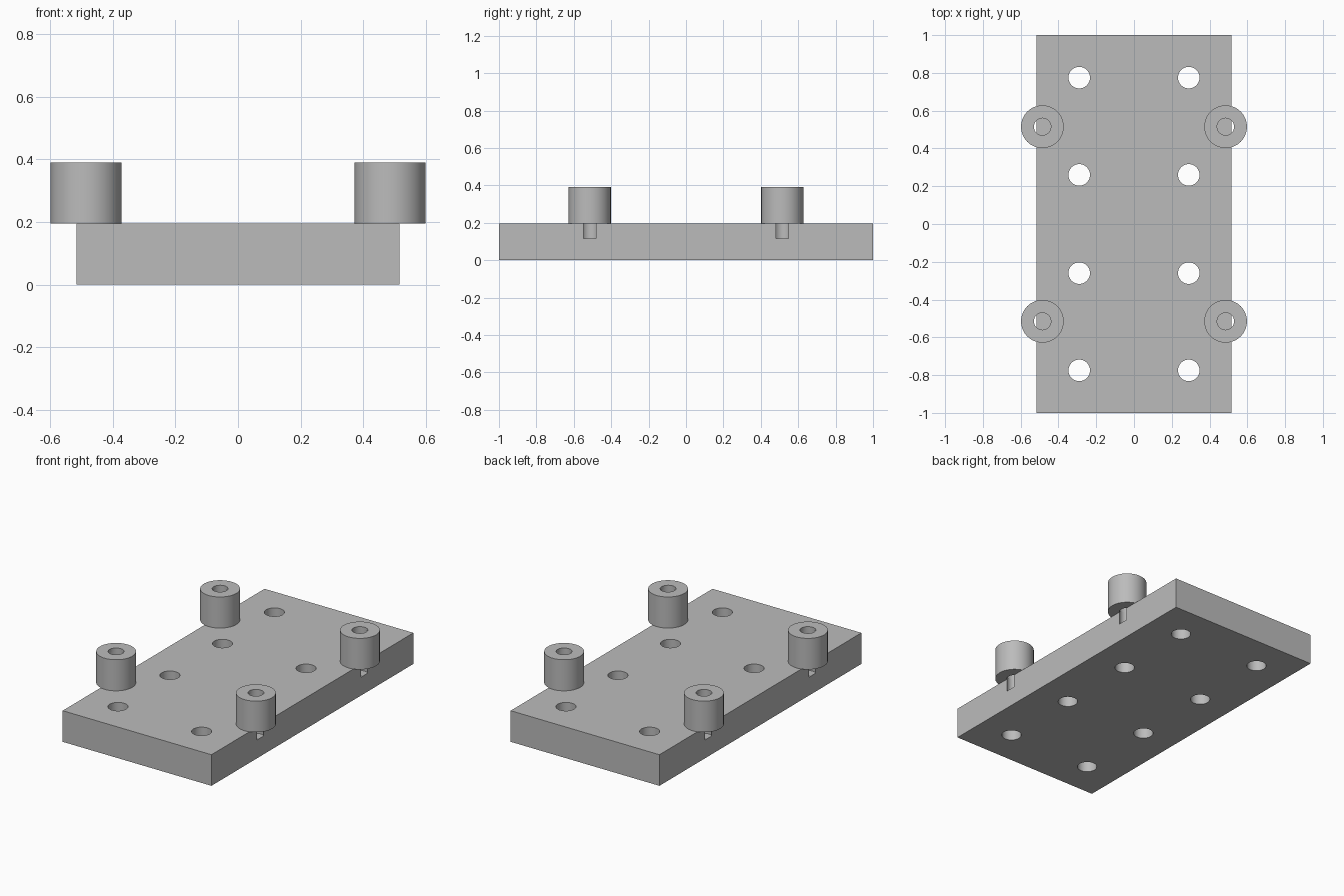
import bpy
import bmesh
import math

if "Cube" in bpy.data.objects:
    bpy.data.objects.remove(bpy.data.objects["Cube"])

PLATE_TOP = 0.195
BOSS_TOP = 0.39
SEGMENTS = 64

grey = bpy.data.materials.new("plain grey")
grey.use_nodes = True
colour = (0.5, 0.5, 0.5, 1)
grey.diffuse_color = colour
grey.node_tree.nodes["Principled BSDF"].inputs["Base Color"].default_value = colour


def select_only(obj):
    bpy.ops.object.select_all(action="DESELECT")
    obj.select_set(True)
    bpy.context.view_layer.objects.active = obj


def shade(obj):
    select_only(obj)
    bpy.ops.object.shade_smooth_by_angle(angle=math.radians(30))


def drill(target, x, y, radius, bottom, top):
    """Cut a round vertical hole and discard the cutter."""
    bpy.ops.mesh.primitive_cylinder_add(
        vertices=SEGMENTS, radius=radius, depth=top - bottom,
        location=(x, y, (top + bottom) / 2))
    cutter = bpy.context.object
    cut = target.modifiers.new("hole", "BOOLEAN")
    cut.operation = "DIFFERENCE"
    cut.solver = "EXACT"
    cut.object = cutter
    select_only(target)
    bpy.ops.object.modifier_apply(modifier=cut.name)
    bpy.data.objects.remove(cutter)


def turned_ring(name, profile, location):
    """Spin a closed (radius, z) profile about its own vertical axis."""
    bm = bmesh.new()
    verts = [bm.verts.new((r, 0, z)) for r, z in profile]
    edges = [bm.edges.new((v, verts[i - 1])) for i, v in enumerate(verts)]
    bmesh.ops.spin(bm, geom=verts + edges, cent=(0, 0, 0), axis=(0, 0, 1),
                   angle=math.tau, steps=SEGMENTS, use_duplicate=False)
    bmesh.ops.remove_doubles(bm, verts=bm.verts[:], dist=0.0001)
    bmesh.ops.recalc_face_normals(bm, faces=bm.faces[:])
    mesh = bpy.data.meshes.new(name)
    bm.to_mesh(mesh)
    bm.free()
    obj = bpy.data.objects.new(name, mesh)
    obj.location = location
    bpy.context.collection.objects.link(obj)
    mesh.materials.append(grey)
    shade(obj)
    return obj


# Base plate
bpy.ops.mesh.primitive_cube_add(size=1, location=(0, 0, PLATE_TOP / 2))
plate = bpy.context.object
plate.name = "base_plate"
plate.scale = (1.032, 2, PLATE_TOP)
bpy.ops.object.transform_apply(location=True, rotation=False, scale=True)
plate.data.materials.append(grey)

# Through holes, and blind pockets that break out of the long sides
for sx in (-1, 1):
    for sy in (-1, 1):
        for y in (0.26, 0.775):
            drill(plate, sx * 0.29, sy * y, 0.057, -0.1, 0.3)
        drill(plate, sx * 0.485, sy * 0.515, 0.045, 0.115, 0.3)
shade(plate)

# Hollow bosses with a narrow lip round the top opening
height = BOSS_TOP - PLATE_TOP
boss_profile = [(0.113, 0), (0.113, height), (0.045, height),
                (0.045, height - 0.02), (0.05, height - 0.02),
                (0.05, 0.02), (0.045, 0.02), (0.045, 0)]
for side, sx in (("right", -1), ("left", 1)):
    for end, sy in (("front", -1), ("back", 1)):
        turned_ring(f"{end}_{side}_boss", boss_profile,
                    (sx * 0.485, sy * 0.515, PLATE_TOP))
